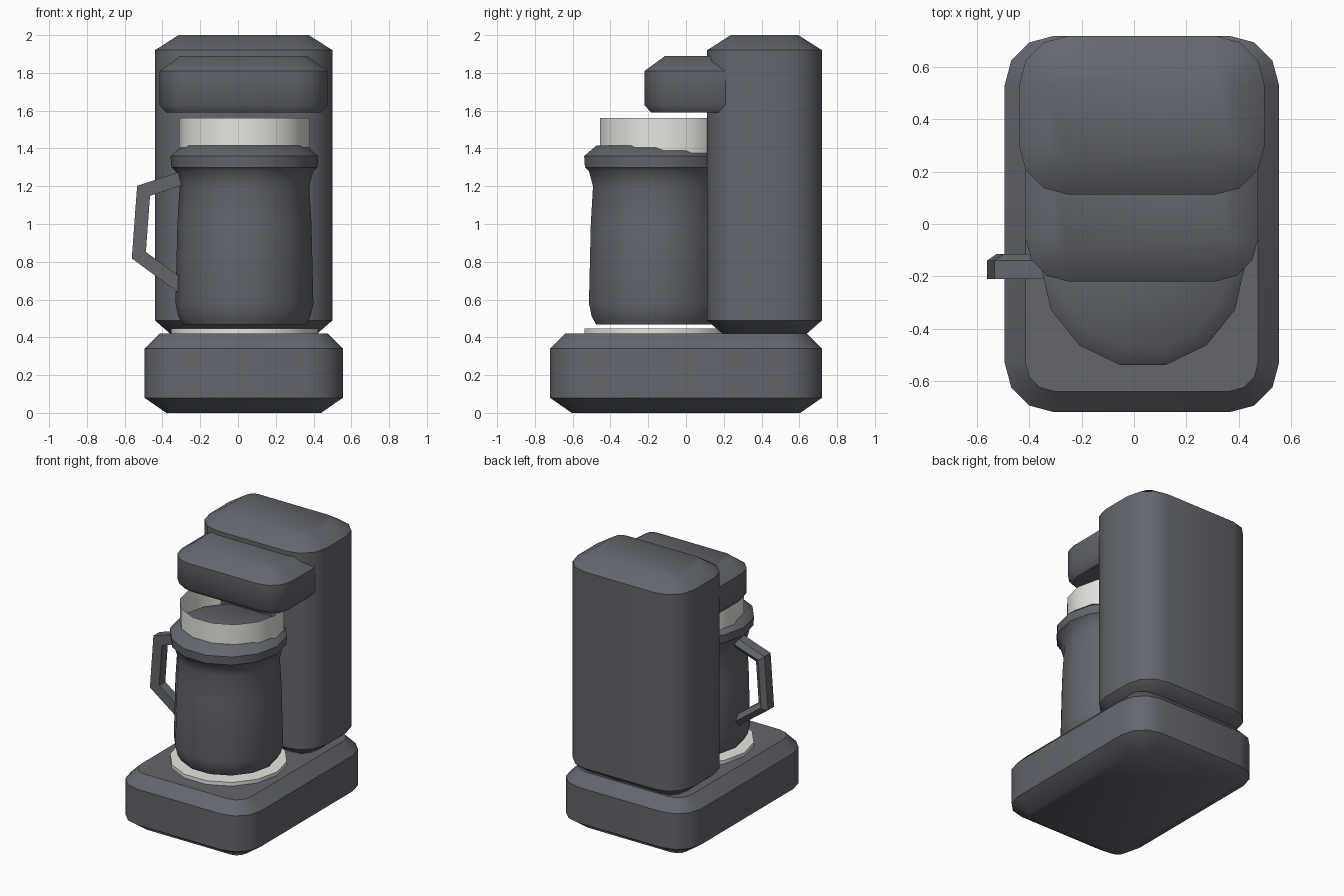
import bpy, bmesh, math
from mathutils import Vector

cube = bpy.data.objects.get("Cube")
if cube:
    bpy.data.objects.remove(cube, do_unlink=True)


def material(name, rgb):
    m = bpy.data.materials.new(name)
    m.use_nodes = True
    m.diffuse_color = (*rgb, 1)
    m.node_tree.nodes["Principled BSDF"].inputs["Base Color"].default_value = (*rgb, 1)
    return m


DARK = material("charcoal_grey", (0.125, 0.133, 0.155))
WHITE = material("warm_white", (0.80, 0.80, 0.75))


def loft(name, rings, mat, caps=True, angle=43):
    """Skin a stack of equal-length rings into one object."""
    bm = bmesh.new()
    rows = [[bm.verts.new(p) for p in ring] for ring in rings]
    n = len(rows[0])
    for a, b in zip(rows, rows[1:]):
        for i in range(n):
            j = (i + 1) % n
            bm.faces.new((a[i], a[j], b[j], b[i]))
    if caps:
        bm.faces.new(rows[0][::-1])
        bm.faces.new(rows[-1])
    bmesh.ops.recalc_face_normals(bm, faces=bm.faces)
    mesh = bpy.data.meshes.new(name)
    bm.to_mesh(mesh)
    bm.free()
    mesh.materials.append(mat)
    obj = bpy.data.objects.new(name, mesh)
    bpy.context.collection.objects.link(obj)
    bpy.ops.object.select_all(action='DESELECT')
    obj.select_set(True)
    bpy.context.view_layer.objects.active = obj
    bpy.ops.object.shade_smooth_by_angle(angle=math.radians(angle))
    return obj


def rounded_ring(x0, x1, y0, y1, z, radius, inset):
    """Rounded rectangle with three segments per corner, offset inward."""
    pts = []
    corners = ((x1, y1, -1, -1), (x0, y1, 1, -1), (x0, y0, 1, 1), (x1, y0, -1, 1))
    for k, (cx, cy, sx, sy) in enumerate(corners):
        for s in range(4):
            a = math.radians(90 * k + 30 * s)
            pts.append((cx + sx * radius + (radius - inset) * math.cos(a),
                        cy + sy * radius + (radius - inset) * math.sin(a), z))
    return pts


def rounded_box(name, x0, x1, y0, y1, radius, levels):
    rings = [rounded_ring(x0, x1, y0, y1, z, radius, inset) for z, inset in levels]
    return loft(name, rings, DARK)


def turned(name, cx, cy, profile, mat, caps=True, sides=14):
    """Round part from a (radius, height) profile, with a flat side facing front."""
    rings = [[(cx + r * math.cos(2 * math.pi * i / sides),
               cy + r * math.sin(2 * math.pi * i / sides), z) for i in range(sides)]
             for r, z in profile]
    return loft(name, rings, mat, caps)


# Body housings
rounded_box("base", -0.495, 0.555, -0.72, 0.72, 0.19,
            [(0, 0.115), (0.08, 0), (0.34, 0), (0.42, 0.08)])
rounded_box("water_tower", -0.44, 0.50, 0.112, 0.72, 0.19,
            [(0.42, 0.08), (0.49, 0), (1.92, 0), (2.0, 0.125)])
rounded_box("brew_head", -0.415, 0.475, -0.22, 0.42, 0.165,
            [(1.59, 0.035), (1.63, 0), (1.81, 0), (1.89, 0.11)])

# Warming plate, carafe and filter ring
CX, CY = 0.034, -0.158
turned("warming_plate", CX, CY, [(0.39, 0.41), (0.39, 0.447)], WHITE)
turned("carafe", CX, CY,
       [(0.325, 0.467), (0.35, 0.51), (0.365, 0.58), (0.355, 1.0), (0.343, 1.2),
        (0.365, 1.28), (0.387, 1.30), (0.391, 1.36), (0.325, 1.415)], DARK)
turned("filter_ring", CX, -0.118, [(0.347, 1.33), (0.347, 1.56)], WHITE, caps=False)

# Handle: five-sided section swept along a bent path with mitred corners
path = [Vector(p) for p in ((-0.26, 1.255), (-0.50, 1.175), (-0.525, 0.835), (-0.26, 0.64))]
section = [(-0.036, -0.21), (0.036, -0.21), (0.036, -0.14), (0, -0.115), (-0.036, -0.14)]
rings = []
for i, p in enumerate(path):
    d_in = (p - path[max(i - 1, 0)]).normalized()
    d_out = (path[min(i + 1, len(path) - 1)] - p).normalized()
    tangent = (d_in + d_out).normalized()
    side = Vector((-tangent.y, tangent.x))
    stretch = 1 / max(tangent.dot(d_out), tangent.dot(d_in))
    rings.append([(p.x + side.x * o * stretch, y, p.y + side.y * o * stretch)
                  for o, y in section])
loft("carafe_handle", rings, DARK, angle=30)
